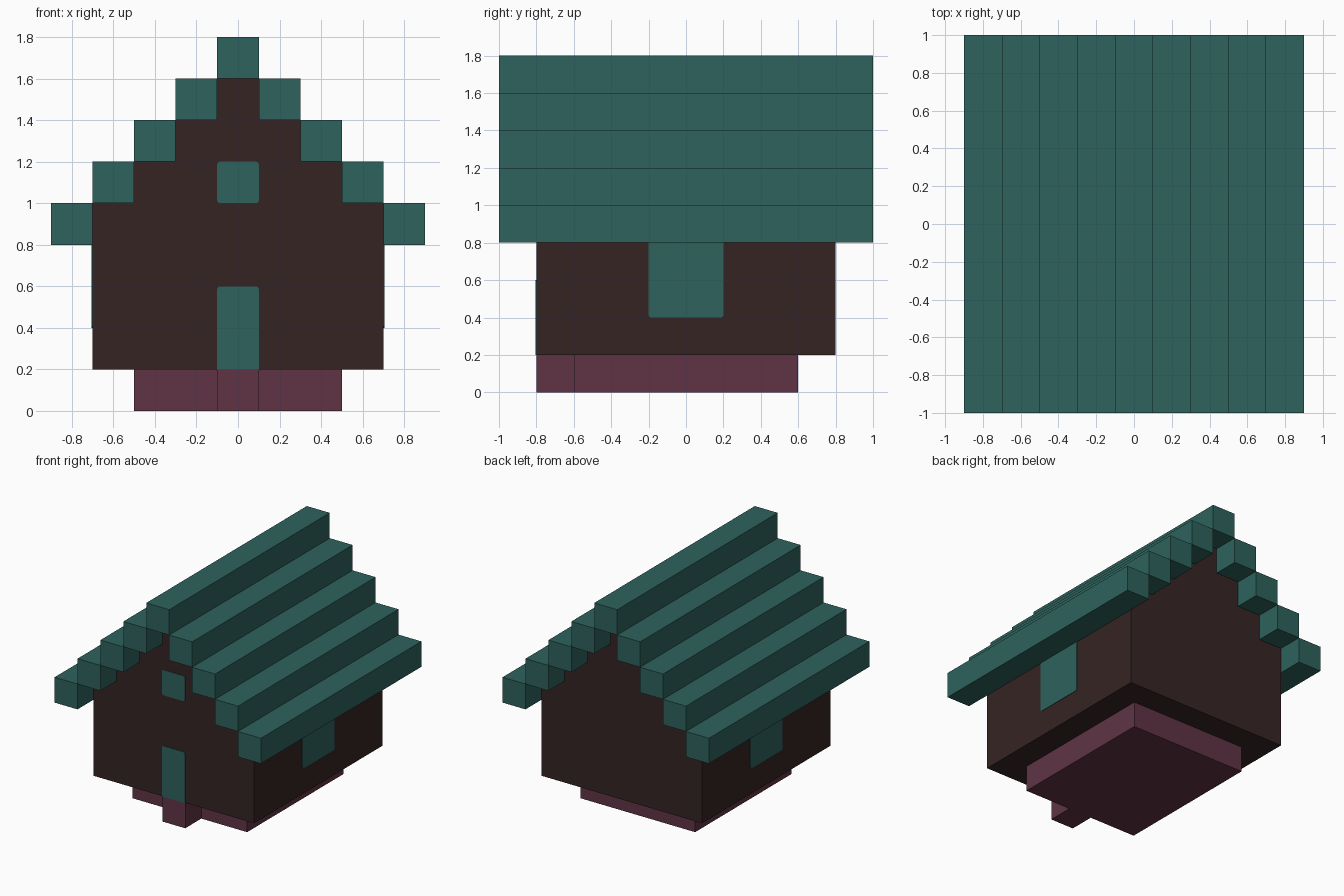
import bpy
import bmesh
from mathutils import Vector

if "Cube" in bpy.data.objects:
    bpy.data.objects.remove(bpy.data.objects["Cube"], do_unlink=True)

STEP = 0.2      # width and height of one roof course
PLATE = 0.004   # thickness of door and window plates


def make_material(name, rgb):
    linear = [((c / 255 + 0.055) / 1.055) ** 2.4 for c in rgb]
    mat = bpy.data.materials.new(name)
    mat.use_nodes = True
    mat.diffuse_color = (*linear, 1)
    mat.node_tree.nodes["Principled BSDF"].inputs["Base Color"].default_value = (*linear, 1)
    return mat


teal = make_material("teal", (46, 98, 92))
dark_brown = make_material("dark brown", (54, 36, 36))
plum = make_material("plum", (96, 52, 69))


def finish(name, bm, mat):
    bmesh.ops.recalc_face_normals(bm, faces=bm.faces)
    mesh = bpy.data.meshes.new(name)
    bm.to_mesh(mesh)
    bm.free()
    mesh.materials.append(mat)
    obj = bpy.data.objects.new(name, mesh)
    bpy.context.collection.objects.link(obj)
    return obj


def box_bmesh(low, high):
    low, high = Vector(low), Vector(high)
    bm = bmesh.new()
    bmesh.ops.create_cube(bm, size=1)
    for v in bm.verts:
        v.co = (low + high) / 2 + v.co * (high - low)
    return bm


def box(name, low, high, mat):
    return finish(name, box_bmesh(low, high), mat)


def prism(name, outline, depth, axis, mat):
    """Extrude an outline of 2D points along axis 1 (y) or axis 2 (z)."""
    def place(a, b, d):
        return (a, d, b) if axis == 1 else (a, b, d)
    bm = bmesh.new()
    face = bm.faces.new([bm.verts.new(place(a, b, depth[0])) for a, b in outline])
    out = bmesh.ops.extrude_face_region(bm, geom=[face])
    shift = Vector(place(0, 0, depth[1] - depth[0]))
    for v in out["geom"]:
        if isinstance(v, bmesh.types.BMVert):
            v.co += shift
    return finish(name, bm, mat)


def plate(name, low, high, axis, round_top, round_bottom):
    """Thin box with rounded corners at its top and/or bottom."""
    bm = box_bmesh(low, high)
    middle = (low[2] + high[2]) / 2
    corners = []
    for e in bm.edges:
        a, b = (v.co for v in e.verts)
        if abs((a - b)[axis]) > PLATE / 2 and abs(a.z - b.z) < PLATE / 2 \
                and abs((a - b)[1 - axis]) < PLATE / 2:
            if (round_top if a.z > middle else round_bottom):
                corners.append(e)
    if corners:
        bmesh.ops.bevel(bm, geom=corners, offset=0.013, segments=2,
                        profile=0.5, affect='EDGES')
    return finish(name, bm, teal)


# Foundation with the entrance step in one outline
half = [(0.1, -0.8), (0.1, -0.6), (0.5, -0.6), (0.5, 0.6)]
prism("foundation", half + [(-x, y) for x, y in reversed(half)], (0, STEP), 2, plum)

# Stepped gable walls
half = [(0.7, 0.2)]
for i in range(4):
    x, z = 0.7 - STEP * i, 1 + STEP * i
    half.append((x, z))
    if i < 3:
        half.append((x - STEP, z))
prism("walls", half + [(-x, z) for x, z in reversed(half)], (-0.8, 0.8), 1, dark_brown)

# Roof courses, stepping up to the ridge
box("roof_ridge", (-0.1, -1, 1.6), (0.1, 1, 1.8), teal)
for i in range(4):
    x, z = 0.7 - STEP * i, 0.8 + STEP * i
    box(f"roof_beam_left_{i + 1}", (x, -1, z), (x + STEP, 1, z + STEP), teal)
    box(f"roof_beam_right_{i + 1}", (-x - STEP, -1, z), (-x, 1, z + STEP), teal)

# Door and windows
plate("door", (-0.1, -0.8 - PLATE, 0.2), (0.1, -0.8, 0.6), 1, True, False)
plate("gable_window", (-0.1, -0.8 - PLATE, 1), (0.1, -0.8, 1.2), 1, True, True)
plate("left_window", (0.7, -0.2, 0.4), (0.7 + PLATE, 0.2, 0.8), 0, False, True)
plate("right_window", (-0.7 - PLATE, -0.2, 0.4), (-0.7, 0.2, 0.8), 0, False, True)
